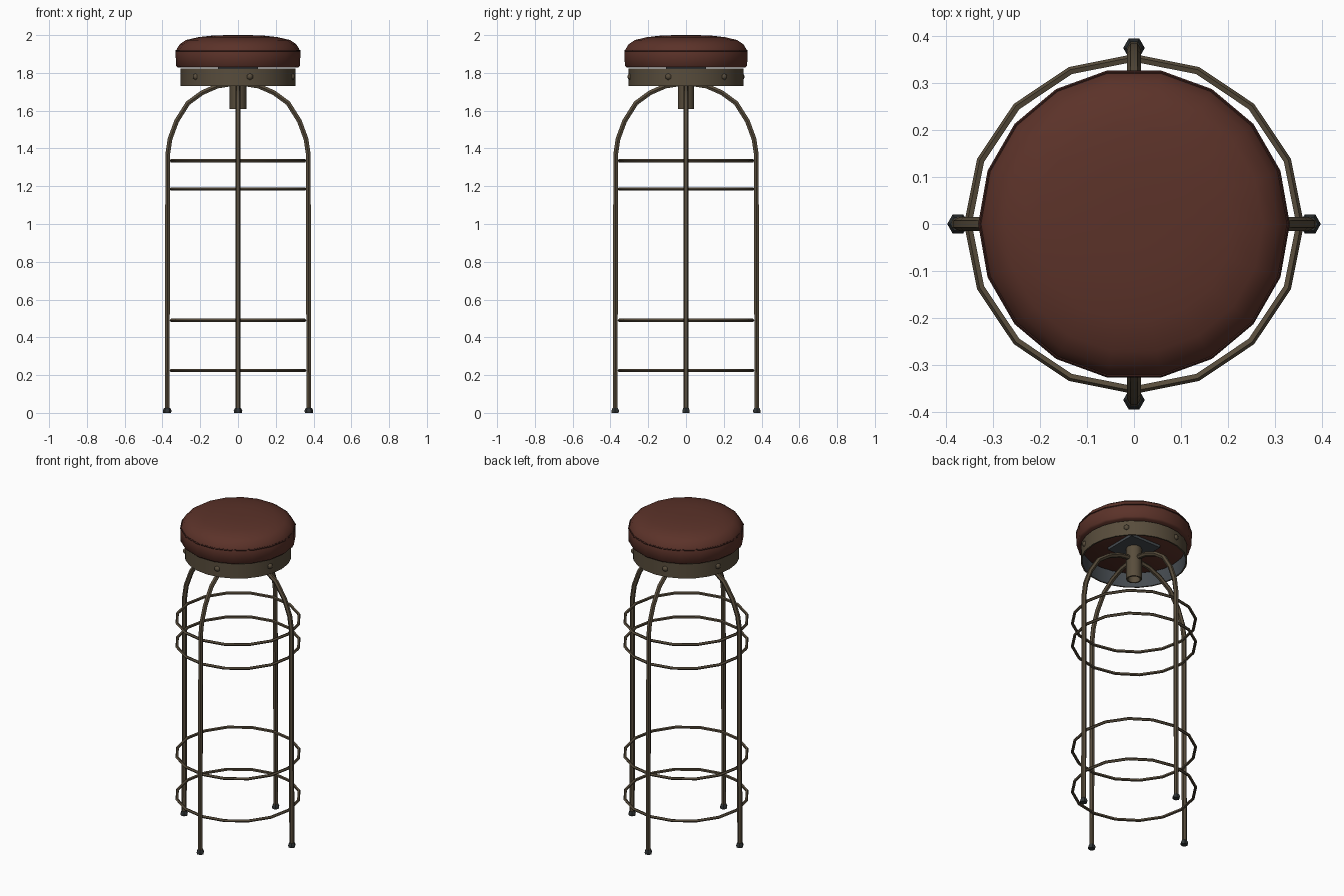
import bpy, math
from mathutils import Vector

if "Cube" in bpy.data.objects:
    bpy.data.objects.remove(bpy.data.objects["Cube"])


def material(name, rgb):
    m = bpy.data.materials.new(name)
    m.diffuse_color = (*rgb, 1)
    m.use_nodes = True
    m.node_tree.nodes["Principled BSDF"].inputs["Base Color"].default_value = m.diffuse_color
    return m


LEATHER = material("red leather", (0.105, 0.032, 0.022))
PIPING = material("dark leather", (0.05, 0.016, 0.012))
BRONZE = material("aged bronze", (0.098, 0.074, 0.045))
RUBBER = material("dark rubber", (0.03, 0.035, 0.036))
STEEL = material("grey steel", (0.06, 0.07, 0.08))


def mesh_object(name, verts, faces, mat, smooth=None):
    me = bpy.data.meshes.new(name)
    me.from_pydata(verts, [], faces)
    me.materials.append(mat)
    ob = bpy.data.objects.new(name, me)
    bpy.context.collection.objects.link(ob)
    if smooth:
        bpy.ops.object.select_all(action='DESELECT')
        ob.select_set(True)
        bpy.context.view_layer.objects.active = ob
        bpy.ops.object.shade_smooth_by_angle(angle=math.radians(smooth))
    return ob


def lathe(name, profile, sides, mat, smooth=40, centre=(0, 0), closed=False, cap=(False, False)):
    """Turn an (r, z) profile, listed upwards on the outside, around the z axis."""
    verts = [(centre[0] + r * math.cos(math.tau * i / sides),
              centre[1] + r * math.sin(math.tau * i / sides), z)
             for r, z in profile for i in range(sides)]
    rows = len(profile)
    faces = []
    for j in range(rows if closed else rows - 1):
        a, b = j * sides, (j + 1) % rows * sides
        for i in range(sides):
            k = (i + 1) % sides
            faces.append((a + i, a + k, b + k, b + i))
    if cap[0]:
        faces.append(tuple(reversed(range(sides))))
    if cap[1]:
        faces.append(tuple(range((rows - 1) * sides, rows * sides)))
    return mesh_object(name, verts, faces, mat, smooth)


def ring_profile(radius, z, thick, sides):
    return [(radius + thick * math.cos(math.tau * i / sides),
             z + thick * math.sin(math.tau * i / sides)) for i in range(sides)]


# Cushion with a piped seam and domed top
lathe("seat_cushion", [(0.318, 1.828), (0.329, 1.838), (0.33, 1.912), (0.322, 1.93),
                       (0.308, 1.952), (0.275, 1.974), (0.21, 1.989), (0.13, 1.998), (0.05, 2.0)],
      18, LEATHER, 60, cap=(True, True))
lathe("seat_piping", ring_profile(0.327, 1.917, 0.005, 5), 18, PIPING, closed=True)

# Metal band below the cushion, grey on its inner wall
band = lathe("seat_band", [(0.296, 1.73), (0.305, 1.73), (0.305, 1.822), (0.296, 1.822)],
             24, BRONZE, closed=True)
band.data.materials.append(STEEL)
for p in band.data.polygons:
    if p.normal.x * p.center.x + p.normal.y * p.center.y < -0.1:
        p.material_index = 1

# Six domed rivets around the band
for i in range(6):
    a = math.radians(-78 + 60 * i)
    rivet = lathe("rivet", [(0.018, 0), (0.013, 0.008), (0.005, 0.012)], 6, BRONZE, cap=(False, True))
    rivet.location = (0.304 * math.cos(a), 0.304 * math.sin(a), 1.78)
    rivet.rotation_euler = (0, math.pi / 2, a)

# Mounting plate and open hub tube
plate = lathe("mounting_plate", [(0.15, 1.812), (0.15, 1.83)], 4, STEEL, cap=(True, True))
plate.rotation_euler.z = math.pi / 4
lathe("hub_tube", [(0.036, 1.61), (0.045, 1.61), (0.045, 1.815), (0.036, 1.815)],
      10, BRONZE, closed=True)


def leg(angle):
    """Sweep a six-sided tube down a bent path lying in a vertical plane."""
    path = [(0.035, 1.742), (0.11, 1.73), (0.19, 1.695), (0.265, 1.64), (0.325, 1.545),
            (0.36, 1.45), (0.372, 1.37), (0.375, 0.015)]
    side = Vector((-math.sin(angle), math.cos(angle), 0))
    pts = [Vector((r * math.cos(angle), r * math.sin(angle), z)) for r, z in path]
    n, verts, faces = 6, [], []
    for j, p in enumerate(pts):
        t = (pts[min(j + 1, len(pts) - 1)] - pts[max(j - 1, 0)]).normalized()
        up = t.cross(side)
        for i in range(n):
            a = math.tau * i / n
            verts.append(p + 0.0145 * (math.cos(a) * side + math.sin(a) * up))
    for j in range(len(pts) - 1):
        for i in range(n):
            k = (i + 1) % n
            faces.append((j * n + i, j * n + k, (j + 1) * n + k, (j + 1) * n + i))
    faces += [tuple(reversed(range(n))), tuple(range(len(verts) - n, len(verts)))]
    mesh_object("leg", verts, faces, BRONZE, 50)


# Four legs with rubber feet
for i in range(4):
    a = i * math.pi / 2
    leg(a)
    lathe("foot", [(0.021, 0), (0.023, 0.012), (0.016, 0.027)], 6, RUBBER, 40,
          (0.375 * math.cos(a), 0.375 * math.sin(a)), cap=(True, True))

# Four hoops tying the legs together
for z in (0.225, 0.49, 1.185, 1.335):
    lathe("footrest_ring", ring_profile(0.353, z, 0.009, 5), 16, BRONZE, 50, closed=True)
